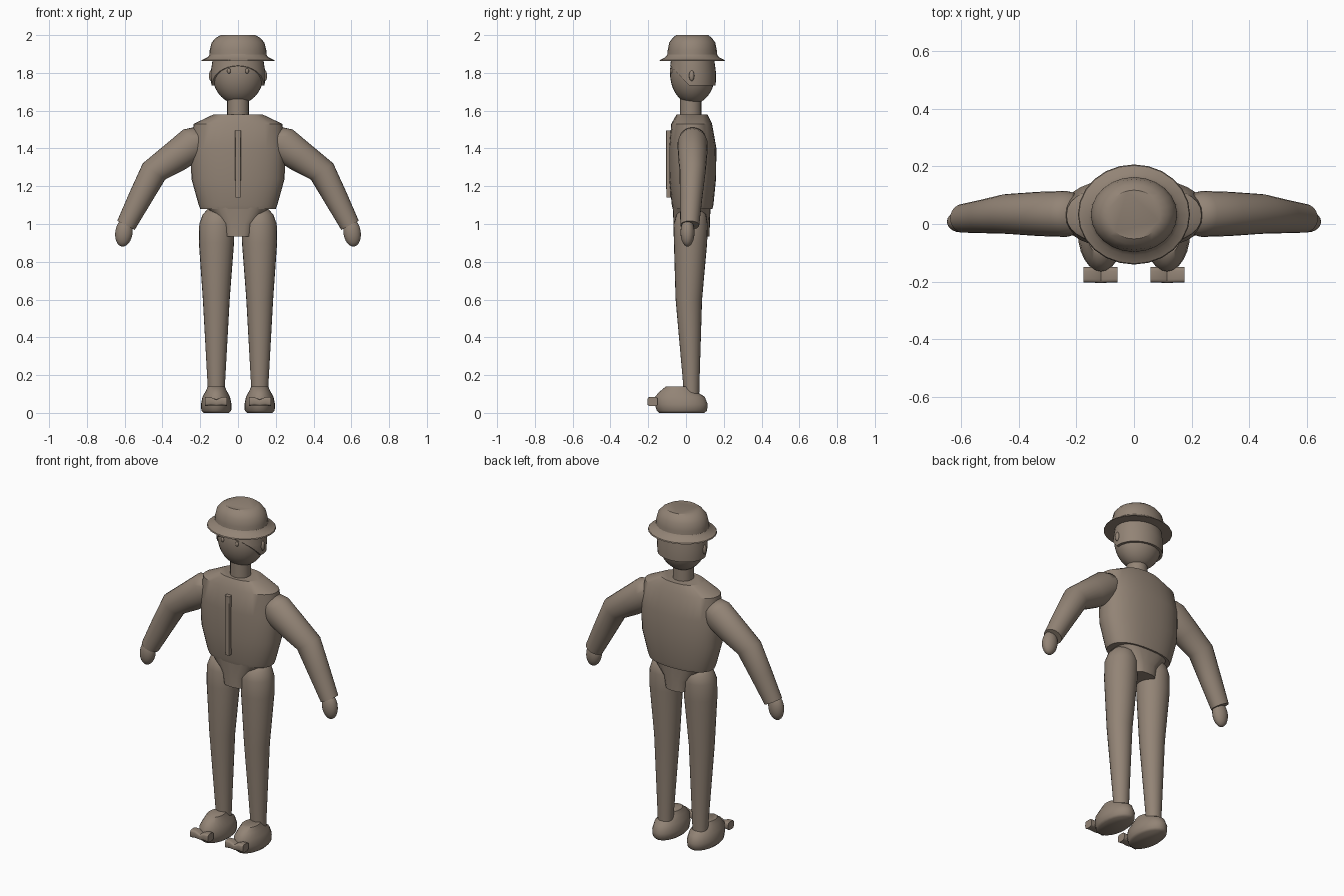
import bpy, bmesh, math
from mathutils import Vector

cube = bpy.data.objects.get("Cube")
if cube:
    bpy.data.objects.remove(cube, do_unlink=True)

clay = bpy.data.materials.new("warm_grey_brown")
clay.use_nodes = True
colour = (0.29, 0.23, 0.18, 1)
clay.diffuse_color = colour
clay.node_tree.nodes["Principled BSDF"].inputs["Base Color"].default_value = colour


def finish(name, bm, angle=35):
    bmesh.ops.recalc_face_normals(bm, faces=bm.faces)
    mesh = bpy.data.meshes.new(name)
    bm.to_mesh(mesh)
    bm.free()
    mesh.materials.append(clay)
    ob = bpy.data.objects.new(name, mesh)
    bpy.context.collection.objects.link(ob)
    bpy.ops.object.select_all(action='DESELECT')
    ob.select_set(True)
    bpy.context.view_layer.objects.active = ob
    bpy.ops.object.shade_smooth_by_angle(angle=math.radians(angle))
    return ob


def loft_mesh(rings, side=1, n=24, power=2):
    """Rings are (x, y, z, half_u, half_y, tilt): u is x turned up by tilt."""
    bm = bmesh.new()
    loops = []
    for x, y, z, ru, ry, *tilt in rings:
        t = math.radians(tilt[0]) if tilt else 0
        loop = []
        for i in range(n):
            a = math.tau * i / n
            c, s = math.cos(a), math.sin(a)
            u = ru * math.copysign(abs(c) ** (2 / power), c)
            v = ry * math.copysign(abs(s) ** (2 / power), s)
            loop.append(bm.verts.new((side * (x + u * math.cos(t)), y + v, z + u * math.sin(t))))
        loops.append(loop)
    for a, b in zip(loops, loops[1:]):
        for i in range(n):
            j = (i + 1) % n
            bm.faces.new((a[i], a[j], b[j], b[i]))
    bm.faces.new(loops[0])
    bm.faces.new(loops[-1])
    return bm


def loft(name, rings, angle=35, **kw):
    return finish(name, loft_mesh(rings, **kw), angle)


def ellipsoid(name, centre, radii, turn=0, segs=20, rows=12):
    bm = bmesh.new()
    bmesh.ops.create_uvsphere(bm, u_segments=segs, v_segments=rows, radius=1)
    bmesh.ops.scale(bm, vec=radii, verts=bm.verts)
    ob = finish(name, bm, 60)
    ob.location = centre
    ob.rotation_euler.y = math.radians(turn)
    return ob


# Torso, neck and pelvis
loft("jacket", [(0, .035, 1.08, .2, .105), (0, .035, 1.1, .208, .11), (0, .035, 1.24, .247, .124),
                (0, .036, 1.4, .25, .125), (0, .03, 1.53, .235, .108), (0, .032, 1.58, .13, .082)],
     power=2.3, n=32)
loft("neck", [(0, .025, 1.55, .057, .056), (0, .025, 1.68, .057, .056)])
loft("pelvis", [(0, .03, .935, .075, .095), (0, .03, 1.0, .088, .096), (0, .03, 1.09, .17, .1)], power=3)

# Front fastening strip, following the chest
loft("front_strip", [(0, -.092, 1.14, .014, .012), (0, -.095, 1.3, .015, .011),
                     (0, -.093, 1.495, .016, .013)], power=6)

# Head and face
ellipsoid("head", (0, .035, 1.8), (.138, .12, .165), segs=28, rows=18)

# Hair shell, trimmed by a slanted hairline
hair = loft_mesh([(0, .035, 1.732, .141, .122), (0, .035, 1.8, .145, .124), (0, .035, 1.88, .133, .113)], n=32)
bmesh.ops.bisect_plane(hair, geom=hair.verts[:] + hair.edges[:] + hair.faces[:],
                       plane_co=Vector((0, .02, 1.73)), plane_no=Vector((0, -.115, -.11)), clear_outer=True)
bmesh.ops.holes_fill(hair, edges=[e for e in hair.edges if e.is_boundary])
finish("hair", hair)

# Round hat with a sloping brim
loft("hat_brim", [(0, .033, 1.862, .15, .135), (0, .033, 1.862, .195, .174), (0, .033, 1.868, .192, .171),
                  (0, .033, 1.883, .16, .142), (0, .033, 1.9, .148, .13)])
loft("hat_crown", [(0, .033, 1.87, .151, .132), (0, .033, 1.92, .15, .13), (0, .033, 1.96, .14, .122),
                   (0, .033, 1.985, .118, .104), (0, .033, 2.0, .092, .085)])

for side, label in ((1, "left"), (-1, "right")):
    # Eyes and ears
    ellipsoid(label + "_eye", (side * .048, -.078, 1.81), (.01, .008, .014), segs=12, rows=8)
    ellipsoid(label + "_ear", (side * .144, .03, 1.785), (.01, .014, .028), segs=12, rows=8)

    # Sleeved arm with a bent elbow
    loft(label + "_arm", [(.19, .035, 1.46, .04, .04, 60), (.2, .035, 1.45, .072, .07, 58),
                          (.237, .035, 1.425, .092, .08, 55), (.33, .035, 1.357, .084, .077, 54),
                          (.445, .035, 1.278, .073, .069, 36), (.52, .027, 1.135, .063, .059, 29),
                          (.593, .02, .993, .052, .05, 27)], side=side, angle=50)
    ellipsoid(label + "_hand", (side * .604, .008, .955), (.046, .037, .075), turn=side * -8)

    # Trouser leg
    loft(label + "_leg", [(.115, .028, .1, .044, .042), (.115, .028, .15, .046, .043),
                          (.115, .015, .6, .071, .07), (.114, .024, .9, .093, .088),
                          (.112, .025, 1.0, .093, .09), (.11, .028, 1.05, .077, .078),
                          (.11, .03, 1.085, .045, .045)], side=side, angle=50)

    # Shoe body
    loft(label + "_shoe", [(.115, -.022, 0, .068, .12), (.115, -.022, .012, .079, .133),
                           (.115, -.025, .045, .081, .14), (.115, -.033, .085, .073, .132),
                           (.115, -.042, .115, .056, .095), (.115, -.042, .14, .045, .064)],
         side=side, angle=50)

    # Toe bar, pinched in the middle
    loft(label + "_toe_bar", [(.057, -.177, .06, .024, .027, 90), (.085, -.177, .062, .022, .027, 90),
                              (.115, -.177, .054, .016, .028, 90), (.145, -.177, .062, .022, .027, 90),
                              (.175, -.177, .06, .024, .027, 90)], side=side, power=4)
